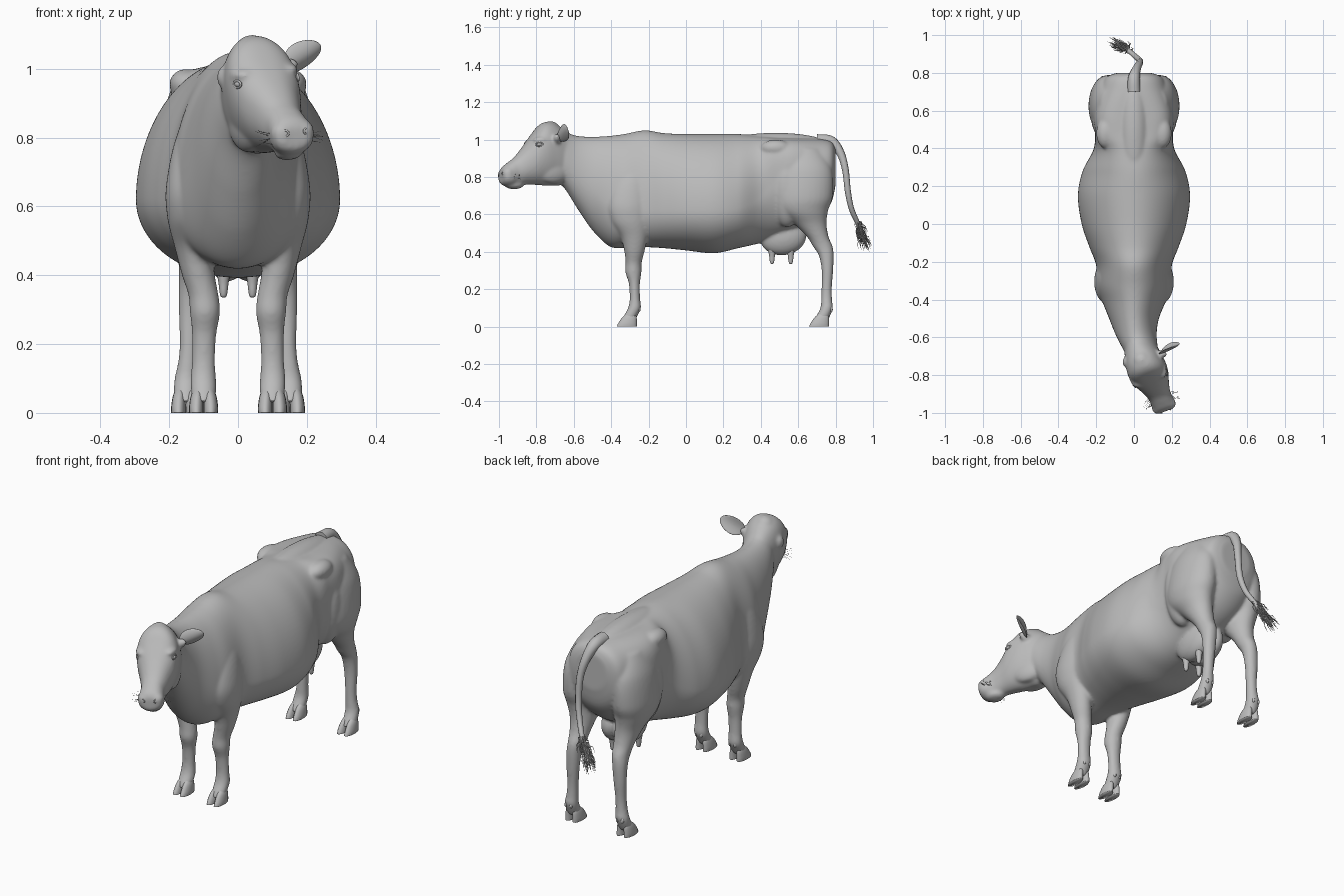
import bpy, bmesh, math, random
from mathutils import Vector, Matrix

random.seed(4)
if "Cube" in bpy.data.objects:
    bpy.data.objects.remove(bpy.data.objects["Cube"], do_unlink=True)

grey = bpy.data.materials.new("plain grey")
grey.use_nodes = True
grey.diffuse_color = (0.5, 0.5, 0.5, 1)
grey.node_tree.nodes["Principled BSDF"].inputs["Base Color"].default_value = grey.diffuse_color


def smooth_rows(rows, steps=8):
    """Catmull-Rom interpolation between rows of numbers."""
    out = []
    for i in range(len(rows) - 1):
        quad = [rows[max(i - 1, 0)], rows[i], rows[i + 1], rows[min(i + 2, len(rows) - 1)]]
        for k in range(steps):
            t = k / steps
            out.append([b + (c - a) * t / 2 + (a - 2.5 * b + 2 * c - d / 2) * t * t
                        + (1.5 * (b - c) + (d - a) / 2) * t ** 3 for a, b, c, d in zip(*quad)])
    return out + [list(rows[-1])]


def power(v, e):
    return math.copysign(abs(v) ** (2 / e), v)


def loft(bm, rings):
    loops = [[bm.verts.new(p) for p in ring] for ring in rings]
    n = len(loops[0])
    for a, b in zip(loops, loops[1:]):
        for i in range(n):
            bm.faces.new((a[i], a[(i + 1) % n], b[(i + 1) % n], b[i]))
    bm.faces.new(loops[0])
    bm.faces.new(loops[-1][::-1])


def trunk(bm, rows, matrix=Matrix(), n=88):
    """Rows: y, centre x, top, bottom, half width, widest height, roundness."""
    rings = []
    for y, cx, top, bottom, half, wide, e in smooth_rows(rows):
        ring = []
        for i in range(n):
            a = math.tau * i / n
            c, s = math.cos(a), math.sin(a)
            z = wide + (top - wide) * power(s, e) if s > 0 else wide + (wide - bottom) * s
            ring.append(matrix @ Vector((cx + half * power(c, e if s > 0 else 2), y, z)))
        rings.append(ring)
    loft(bm, rings)


def limb(bm, rows, side, n=32):
    """Rows: height, centre x, centre y, half width, half depth."""
    turn = [math.tau * i / n for i in range(n)]
    loft(bm, [[Vector((side * (x + rx * math.cos(a)), y + ry * math.sin(a), z)) for a in turn]
              for z, x, y, rx, ry in smooth_rows(rows)])


def ball(bm, place, size, rotation=Matrix(), matrix=Matrix()):
    m = matrix @ Matrix.Translation(place) @ rotation @ Matrix.Diagonal((*size, 1))
    return bmesh.ops.create_uvsphere(bm, u_segments=32, v_segments=18, radius=1, matrix=m)["verts"]


def finish(bm, name):
    bmesh.ops.recalc_face_normals(bm, faces=bm.faces)
    for f in bm.faces:
        f.smooth = True
    mesh = bpy.data.meshes.new(name)
    bm.to_mesh(mesh)
    bm.free()
    mesh.materials.append(grey)
    obj = bpy.data.objects.new(name, mesh)
    bpy.context.collection.objects.link(obj)
    return obj


def strands(name, paths, bevel, resolution=0):
    """Tapered tubes; each path is a list of (point, radius)."""
    curve = bpy.data.curves.new(name, "CURVE")
    curve.dimensions = "3D"
    curve.bevel_depth, curve.bevel_resolution = bevel, resolution
    curve.use_fill_caps = True
    for path in paths:
        spline = curve.splines.new("POLY")
        spline.points.add(len(path) - 1)
        for p, (co, r) in zip(spline.points, path):
            p.co, p.radius = (*co, 1), r
        spline.use_smooth = True
    curve.materials.append(grey)
    obj = bpy.data.objects.new(name, curve)
    bpy.context.collection.objects.link(obj)


# Turned and slightly tilted head frame
head = (Matrix.Translation((.04, -.68, .9)) @ Matrix.Rotation(math.radians(21), 4, "Z")
        @ Matrix.Rotation(math.radians(-6), 4, "Y") @ Matrix.Translation((0, 0, -.9)))

# Torso and neck
body = bmesh.new()
trunk(body, [
    (.8, 0, .95, .76, .09, .86, 2.2), (.775, 0, .99, .66, .15, .84, 2.3),
    (.7, 0, 1.005, .57, .185, .8, 2.6), (.57, 0, 1.008, .5, .212, .78, 3.6),
    (.47, 0, 1.01, .465, .206, .75, 3.8), (.39, 0, 1.02, .445, .216, .68, 2.5),
    (.28, 0, 1.03, .42, .272, .63, 2), (.15, 0, 1.03, .393, .297, .62, 1.95),
    (0, 0, 1.03, .408, .277, .62, 1.95), (-.12, 0, 1.035, .42, .237, .62, 2),
    (-.22, 0, 1.05, .425, .2, .62, 2), (-.33, 0, 1.03, .42, .195, .62, 2),
    (-.41, 0, 1.02, .43, .168, .65, 2), (-.5, 0, 1.015, .515, .132, .74, 2),
    (-.58, .01, 1.02, .63, .11, .82, 2), (-.65, .03, 1.04, .74, .095, .89, 2),
    (-.7, .045, 1.05, .78, .08, .92, 2)])

# Spine ridge over the loin and rump
ball(body, (0, .48, .95), (.085, .32, .087))

# Head
trunk(body, [
    (.07, 0, 1.03, .8, .07, .9, 2), (0, 0, 1.075, .755, .09, .93, 2.1),
    (-.05, 0, 1.097, .755, .1, .95, 2.1), (-.1, 0, 1.082, .755, .104, .95, 2.3),
    (-.15, 0, 1.025, .758, .096, .92, 2.5), (-.2, 0, .965, .758, .075, .87, 2.4),
    (-.25, 0, .91, .748, .06, .83, 2.3), (-.29, 0, .88, .747, .063, .8, 2.3),
    (-.322, 0, .855, .755, .06, .8, 2.3), (-.336, 0, .83, .77, .042, .8, 2.2)], head)
ball(body, (0, -.26, .754), (.04, .05, .02), matrix=head)
ball(body, (0, -.04, 1.05), (.05, .05, .05), matrix=head)

# Ear stub on the right, ear root on the left
ball(body, (-.04, -.73, .975), (.022, .028, .034))
ball(body, (.135, -.69, 1.0), (.045, .022, .024), Matrix.Rotation(-.5, 4, "Y"))

for s in (-1, 1):
    # Cheeks, brow ridges, muzzle corners and hip bones
    ball(body, (s * .042, -.05, .84), (.042, .1, .08), matrix=head)
    ball(body, (s * .07, -.12, .99), (.033, .05, .02), matrix=head)
    ball(body, (s * .034, -.305, .815), (.032, .034, .034), matrix=head)
    ball(body, (s * .15, .48, .955), (.05, .08, .045))
    # Foreleg with shoulder
    limb(body, [
        (.96, .06, -.25, .03, .05), (.82, .115, -.285, .058, .09), (.67, .14, -.305, .068, .115),
        (.57, .142, -.3, .064, .105), (.48, .13, -.278, .054, .072),
        (.4, .115, -.276, .048, .054), (.34, .1, -.28, .044, .043), (.29, .096, -.281, .044, .043),
        (.23, .098, -.276, .036, .03), (.15, .1, -.273, .034, .028),
        (.1, .101, -.275, .038, .035), (.06, .1, -.295, .037, .037), (.03, .1, -.31, .034, .036)], s)
    # Hind leg with thigh
    limb(body, [
        (.95, .115, .62, .06, .1), (.84, .138, .63, .085, .15), (.7, .145, .625, .096, .16),
        (.62, .144, .625, .086, .135), (.55, .134, .665, .066, .087), (.48, .13, .705, .051, .058),
        (.43, .13, .731, .043, .053), (.38, .135, .75, .038, .04), (.3, .139, .756, .034, .031),
        (.2, .142, .752, .028, .028), (.14, .146, .752, .03, .03), (.1, .15, .752, .035, .034),
        (.06, .152, .735, .036, .037), (.03, .152, .72, .034, .038)], s)
    # Front of the thigh and udder half
    ball(body, (s * .132, .54, .74), (.092, .09, .21))
    ball(body, (s * .032, .52, .48), (.062, .125, .098), Matrix.Rotation(.15, 4, "X"))

skin = finish(body, "body")
remesh = skin.modifiers.new("fuse", "REMESH")
remesh.mode, remesh.voxel_size, remesh.use_smooth_shade = "VOXEL", .007, True
relax = skin.modifiers.new("relax", "SMOOTH")
relax.factor, relax.iterations = .5, 14

# Cloven hooves and dewclaws
for name, x, y in (("front", .1, -.317), ("hind", .152, .711)):
    hoof = bmesh.new()
    for s in (-1, 1):
        for toe in (-.021, .021):
            limb(hoof, [(0, x + toe, y, .021, .054), (.02, x + toe, y + .005, .021, .049),
                        (.05, x + toe * .9, y + .015, .018, .038),
                        (.075, x + toe * .7, y + .026, .012, .02)], s, 16)
            ball(hoof, (s * (x + toe * .7), y + .062, .095), (.008, .011, .016), Matrix.Rotation(.4, 4, "X"))
    finish(hoof, name + "_hooves")

# Teats
teats = bmesh.new()
for s in (-1, 1):
    for y in (.46, .56):
        limb(teats, [(.42, .042, y, .022, .024), (.38, .042, y, .015, .016),
                     (.355, .042, y, .012, .013), (.34, .042, y, .009, .009), (.335, .042, y, .003, .003)], s, 14)
finish(teats, "teats")

# Eyes with lids, and nostril rims
for name, s in (("left", 1), ("right", -1)):
    eye = bmesh.new()
    ball(eye, (s * .086, -.142, .965), (.014, .017, .011), matrix=head)
    finish(eye, name + "_eye")
    lids, nostril = [], []
    for i in range(17):
        a = math.tau * i / 16
        lids.append((head @ Vector((s * (.094 + .004 * math.cos(a)), -.144 + .018 * math.cos(a),
                                    .965 + .01 * math.sin(a))), 1))
        nostril.append((head @ Vector((s * (.036 + .012 * math.cos(a)), -.332 + .006 * math.cos(a),
                                       .815 + .009 * math.sin(a))), 1))
    strands(name + "_eyelids", [lids], .0035, 2)
    strands(name + "_nostril_rim", [nostril], .003, 2)

# Cupped leaf-shaped ear
ear = bmesh.new()
along = Vector((.1, .045, .06)).normalized()
across = Vector((.3, -.85, -.3)).cross(along).normalized()
frame = Matrix((along, across, along.cross(across))).transposed()
for v in ball(ear, (0, 0, 0), (.066, .042, .008)):
    v.co.y *= 1 - .1 * v.co.x / .066
    v.co.z -= 9 * v.co.y ** 2
    v.co = frame @ v.co + Vector((.188, -.66, 1.036))
finish(ear, "left_ear")

# Tail
tail = smooth_rows([(0, .7, .995, 2), (0, .775, .99, 1.7), (.015, .825, .93, 1.25), (.03, .852, .84, 1),
                    (.03, .866, .72, .9), (.01, .885, .63, .8), (-.025, .915, .56, .7), (-.06, .94, .5, .4)])
strands("tail", [[(r[:3], r[3]) for r in tail]], .018, 3)

# Tail tuft
root, tip = Vector((-.025, .915, .57)), Vector((-.11, .965, .42))
hairs = []
for i in range(190):
    start = root.lerp(tip, random.uniform(0, .6))
    spread = Vector([random.gauss(0, .014) for _ in range(3)])
    end = start + (tip - root) * random.uniform(.3, .45) + spread
    hairs.append([(start, 1), (start.lerp(end, .5) + spread * .4, .9), (end, .2)])
strands("tail_tuft", hairs, .0022)

# Whiskers
whiskers = []
for s in (-1, 1):
    for i in range(9):
        start = Vector((s * .058, random.uniform(-.3, -.24), random.uniform(.785, .82)))
        end = start + Vector((s * random.uniform(.025, .045), -.01, random.uniform(-.02, .02)))
        whiskers.append([(head @ start, 1), (head @ end, .4)])
strands("whiskers", whiskers, .0009)
